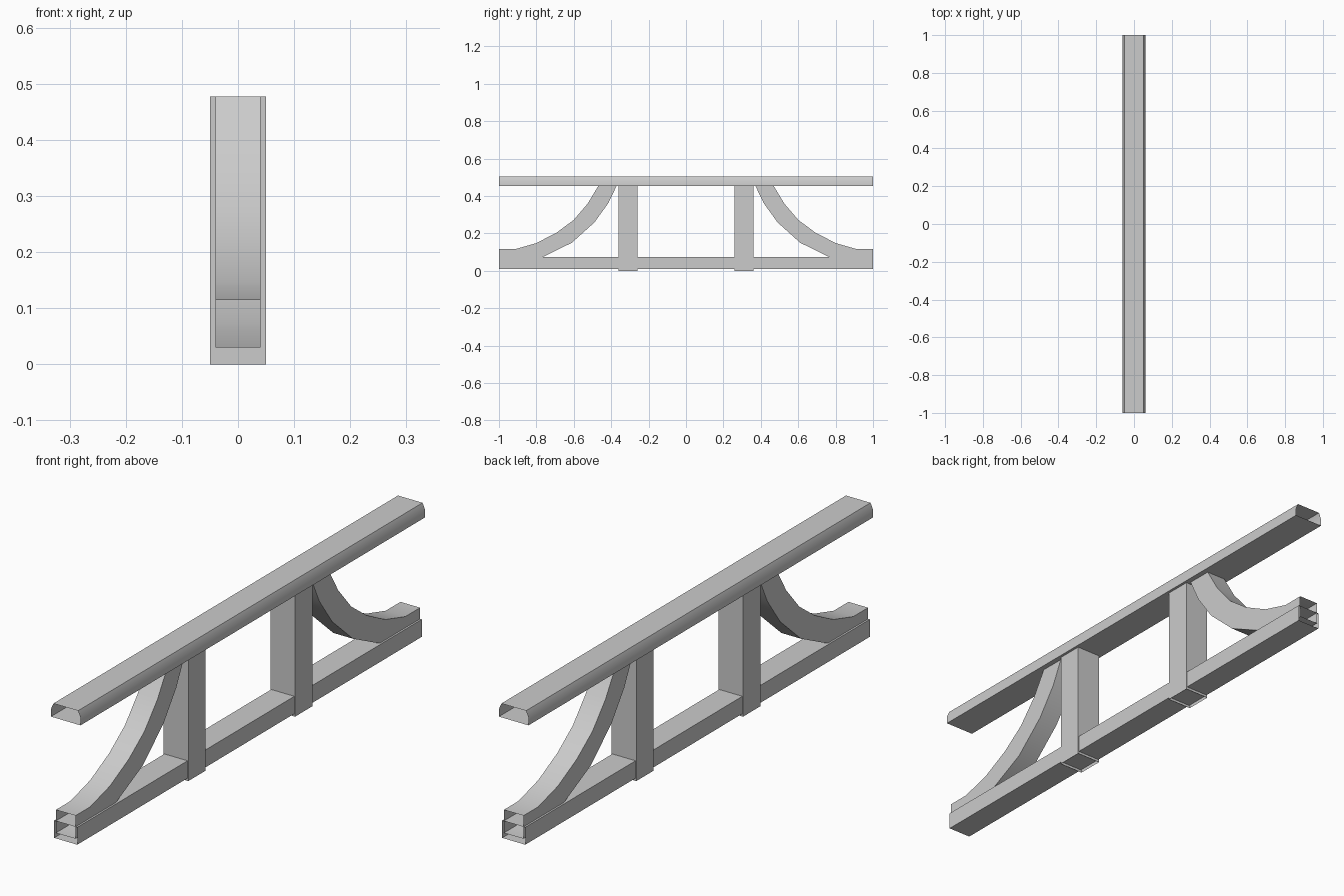
import bpy
import bmesh
import math
from mathutils import Vector

cube = bpy.data.objects.get("Cube")
if cube:
    bpy.data.objects.remove(cube, do_unlink=True)

grey = bpy.data.materials.new("plain grey")
grey.use_nodes = True
colour = (0.6, 0.6, 0.6, 1)
grey.diffuse_color = colour
grey.node_tree.nodes["Principled BSDF"].inputs["Base Color"].default_value = colour


def loft(name, rings):
    """Skin closed rings of points into an open-ended tube."""
    bm = bmesh.new()
    loops = [[bm.verts.new(p) for p in ring] for ring in rings]
    for a, b in zip(loops, loops[1:]):
        for i in range(len(a)):
            j = (i + 1) % len(a)
            bm.faces.new((a[i], a[j], b[j], b[i]))
    bmesh.ops.recalc_face_normals(bm, faces=bm.faces)
    # Make sure the shell faces outwards
    centre = sum((v.co for v in loops[0]), Vector()) / len(loops[0])
    bm.faces.ensure_lookup_table()
    face = bm.faces[0]
    face.normal_update()
    if face.normal.dot(loops[0][0].co - centre) < 0:
        bmesh.ops.reverse_faces(bm, faces=bm.faces)
    mesh = bpy.data.meshes.new(name)
    bm.to_mesh(mesh)
    bm.free()
    mesh.materials.append(grey)
    mesh.shade_smooth()
    mesh.set_sharp_from_angle(angle=math.radians(30))
    obj = bpy.data.objects.new(name, mesh)
    bpy.context.collection.objects.link(obj)
    return obj


def beam(name, profile):
    """Hollow beam running the full length, from an x-z profile."""
    return loft(name, [[(x, y, z) for x, z in profile] for y in (-1, 1)])


# Handrail with chamfered top, and the bottom beam
beam("top_rail", [(-0.06, 0.452), (-0.06, 0.48), (-0.05, 0.503),
                  (0.05, 0.503), (0.06, 0.48), (0.06, 0.452)])
beam("bottom_beam", [(-0.047, 0.01), (-0.047, 0.074), (0.047, 0.074), (0.047, 0.01)])

# Curved brace edges as (distance from middle, height): upper and lower
upper = [(1, 0.115), (0.915, 0.115), (0.8, 0.148), (0.69, 0.205), (0.6, 0.272),
         (0.525, 0.36), (0.468, 0.455), (0.456, 0.477)]
lower = [(1, 0.03), (0.9, 0.03), (0.76, 0.076), (0.61, 0.15), (0.49, 0.258),
         (0.415, 0.362), (0.372, 0.452), (0.363, 0.477)]

for side, label in ((-1, "front"), (1, "back")):
    # Upright post
    near, far = side * 0.26, side * 0.36
    loft(label + "_post", [[(-0.05, near, z), (0.05, near, z),
                            (0.05, far, z), (-0.05, far, z)] for z in (0, 0.477)])
    # Curved brace
    loft(label + "_brace", [[(-0.04, side * u, uz), (0.04, side * u, uz),
                             (0.04, side * l, lz), (-0.04, side * l, lz)]
                            for (u, uz), (l, lz) in zip(upper, lower)])
